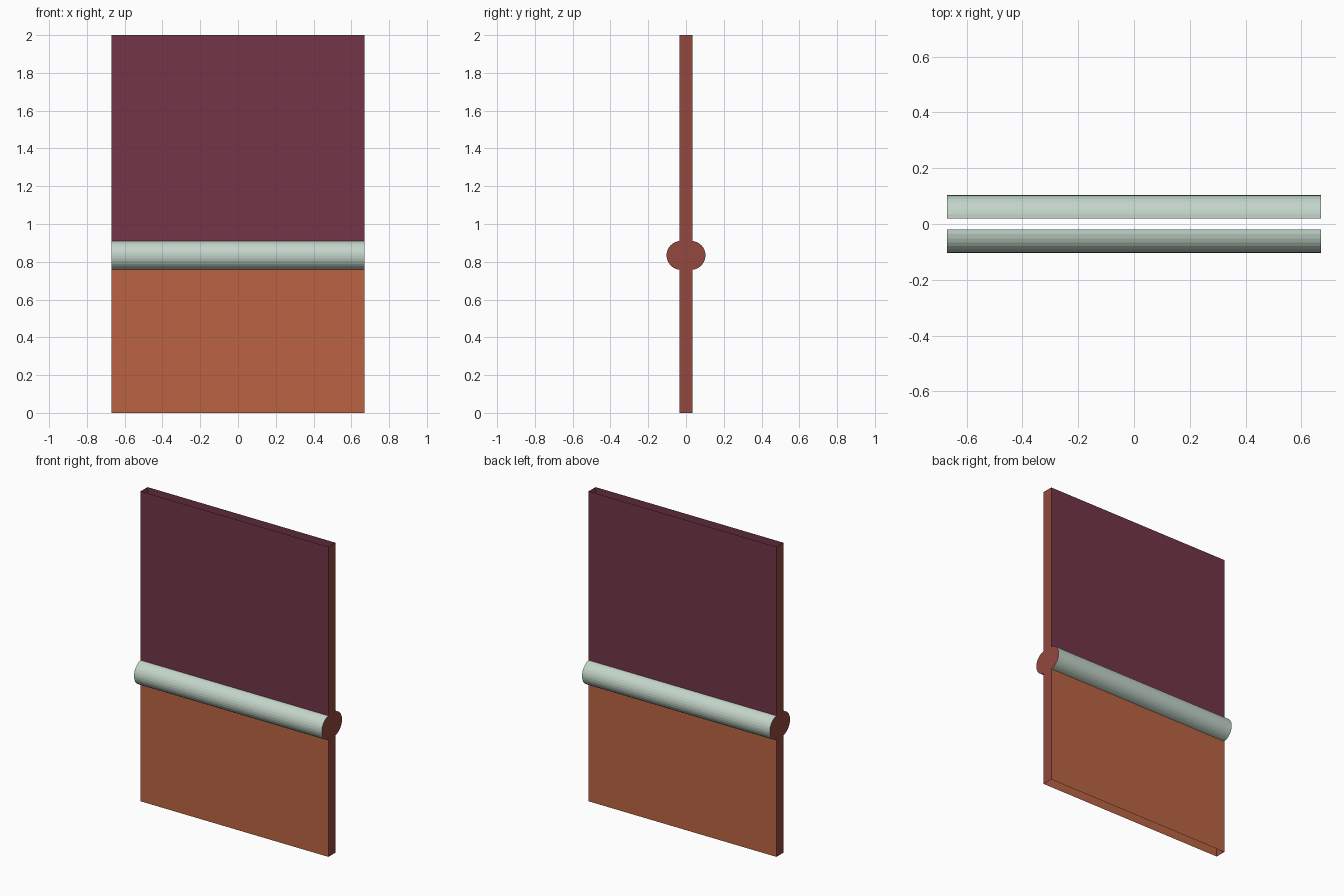
import bpy, bmesh, math

if "Cube" in bpy.data.objects:
    bpy.data.objects.remove(bpy.data.objects["Cube"])

HALF_W = 0.67      # half length along x
WALL_Y = 0.035     # half thickness of the wall
H = 2.0            # wall height
RAIL_Z = 0.834     # rail centre height
RAIL_Y = 0.0265    # rail centre offset from the middle
R = 0.0765         # rail radius
SEGS = 16


def material(name, rgb):
    m = bpy.data.materials.new(name)
    lin = [((c / 255 + 0.055) / 1.055) ** 2.4 for c in rgb]
    m.diffuse_color = (*lin, 1)
    m.use_nodes = True
    m.node_tree.nodes["Principled BSDF"].inputs["Base Color"].default_value = m.diffuse_color
    return m


maroon = material("maroon paint", (114, 53, 71))
orange = material("orange paint", (187, 100, 66))
sage = material("pale sage trim", (195, 213, 201))
brick = material("brick red ends", (147, 72, 62))


def make(name, polys, mat):
    """Mesh object from lists of points, one list per face."""
    bm = bmesh.new()
    for p in polys:
        bm.faces.new([bm.verts.new(v) for v in p])
    bmesh.ops.remove_doubles(bm, verts=bm.verts, dist=1e-5)
    me = bpy.data.meshes.new(name)
    bm.to_mesh(me)
    bm.free()
    me.materials.append(mat)
    ob = bpy.data.objects.new(name, me)
    bpy.context.collection.objects.link(ob)
    return ob


def arc(y_start):
    """Rail profile (y, z) from bottom to top, starting and ending at y_start."""
    a = math.acos((y_start - RAIL_Y) / R)
    return [(RAIL_Y + R * math.cos(t), RAIL_Z + R * math.sin(t))
            for t in (-a + 2 * a * i / SEGS for i in range(SEGS + 1))]


def sheet(profile, s):
    """Sweep a profile along x on side s (+1 back, -1 front), facing outward."""
    faces = []
    for (y0, z0), (y1, z1) in zip(profile, profile[1:]):
        f = [(HALF_W, s * y0, z0), (-HALF_W, s * y0, z0),
             (-HALF_W, s * y1, z1), (HALF_W, s * y1, z1)]
        faces.append(f if s > 0 else f[::-1])
    return faces


outer = arc(WALL_Y)
z_low, z_high = outer[0][1], outer[-1][1]

# Painted panels and half-round rail on both sides (wall is open top and bottom)
for side, s in (("front", -1), ("back", 1)):
    make(side + "_lower_panel", sheet([(WALL_Y, 0), (WALL_Y, z_low)], s), orange)
    make(side + "_upper_panel", sheet([(WALL_Y, z_high), (WALL_Y, H)], s), maroon)
    make(side + "_rail", sheet(arc(0.02), s), sage)

# End caps following the whole cross-section
half = [(WALL_Y, 0)] + outer + [(WALL_Y, H)]
outline = half + [(-y, z) for y, z in reversed(half)]
for side, s in (("right", 1), ("left", -1)):
    cap = [(s * HALF_W, y, z) for y, z in outline]
    make(side + "_end_cap", [cap if s > 0 else cap[::-1]], brick)
